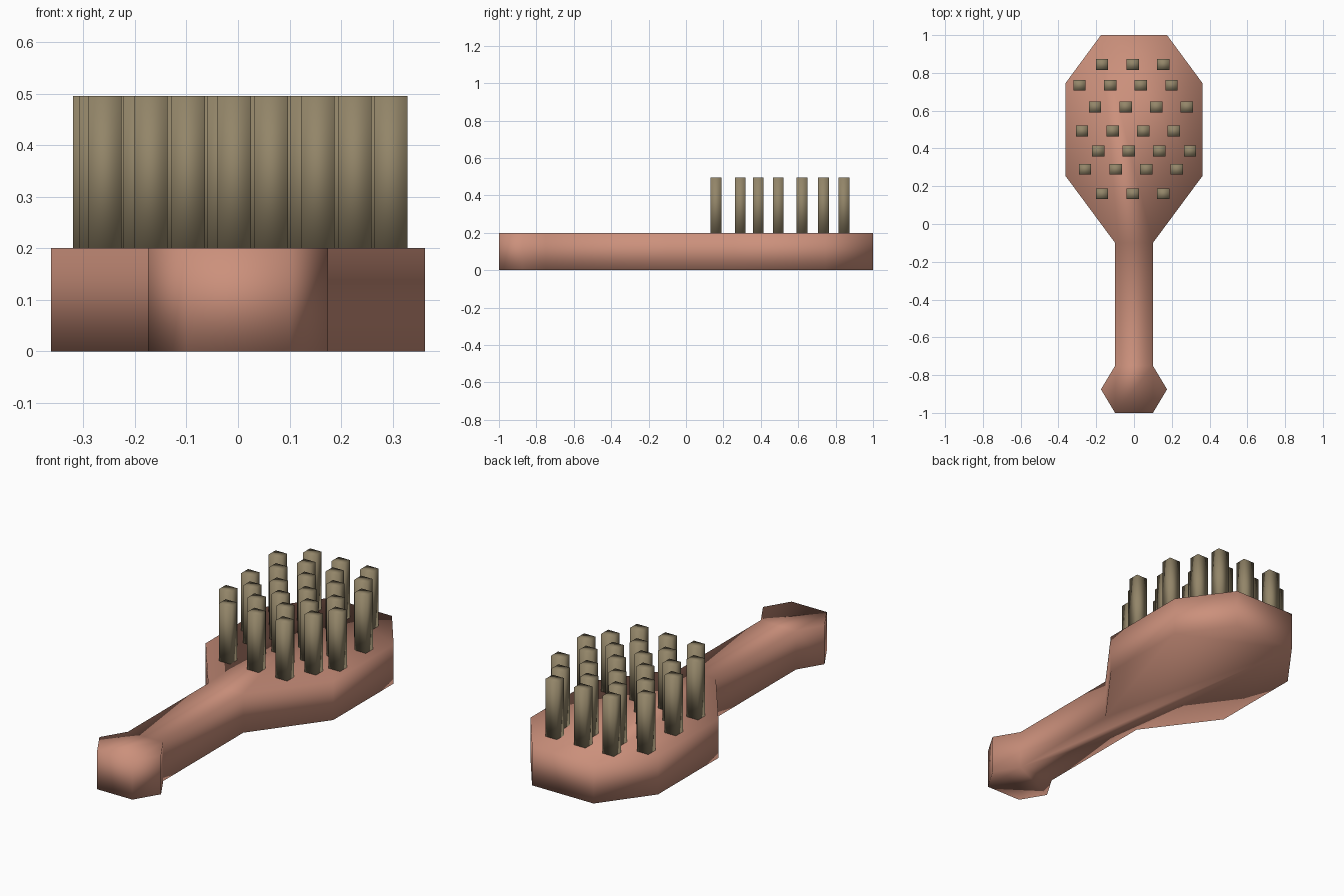
import bpy, bmesh
from mathutils import Matrix, Vector

if "Cube" in bpy.data.objects:
    bpy.data.objects.remove(bpy.data.objects["Cube"])


def material(name, rgb):
    m = bpy.data.materials.new(name)
    m.diffuse_color = (*rgb, 1)
    m.use_nodes = True
    m.node_tree.nodes["Principled BSDF"].inputs["Base Color"].default_value = m.diffuse_color
    return m


def add_object(name, bm, mat):
    bmesh.ops.recalc_face_normals(bm, faces=bm.faces)
    for f in bm.faces:
        f.smooth = True
    me = bpy.data.meshes.new(name)
    bm.to_mesh(me)
    bm.free()
    me.materials.append(mat)
    ob = bpy.data.objects.new(name, me)
    bpy.context.collection.objects.link(ob)
    return ob


pink = material("dusty pink", (0.60, 0.28, 0.20))
olive = material("olive tan", (0.29, 0.235, 0.14))

# Brush body: mirrored half outline, extruded upward
half = [(0.175, 1.0), (0.363, 0.745), (0.363, 0.255), (0.10, -0.10),
        (0.10, -0.75), (0.175, -0.875), (0.10, -1.0)]
outline = half + [(-x, y) for x, y in reversed(half)]
bm = bmesh.new()
base = bm.faces.new([bm.verts.new((x, y, 0)) for x, y in outline])
ext = bmesh.ops.extrude_face_region(bm, geom=[base], use_keep_orig=True)
top = [v for v in ext["geom"] if isinstance(v, bmesh.types.BMVert)]
bmesh.ops.translate(bm, verts=top, vec=(0, 0, 0.2))
add_object("brush_body", bm, pink)

# Bristles: staggered rows of (y, first x, count)
rows = [(0.845, -0.169, 3), (0.735, -0.288, 4), (0.62, -0.206, 4),
        (0.493, -0.275, 4), (0.387, -0.19, 4), (0.29, -0.259, 4),
        (0.16, -0.169, 3)]
bm = bmesh.new()
low, high = 0.195, 0.495
for y, x0, count in rows:
    for i in range(count):
        centre = Vector((x0 + i * 0.162, y, (low + high) / 2))
        size = Matrix.Diagonal((0.065, 0.057, high - low, 1))
        bmesh.ops.create_cube(bm, size=1, matrix=Matrix.Translation(centre) @ size)
add_object("bristles", bm, olive)
